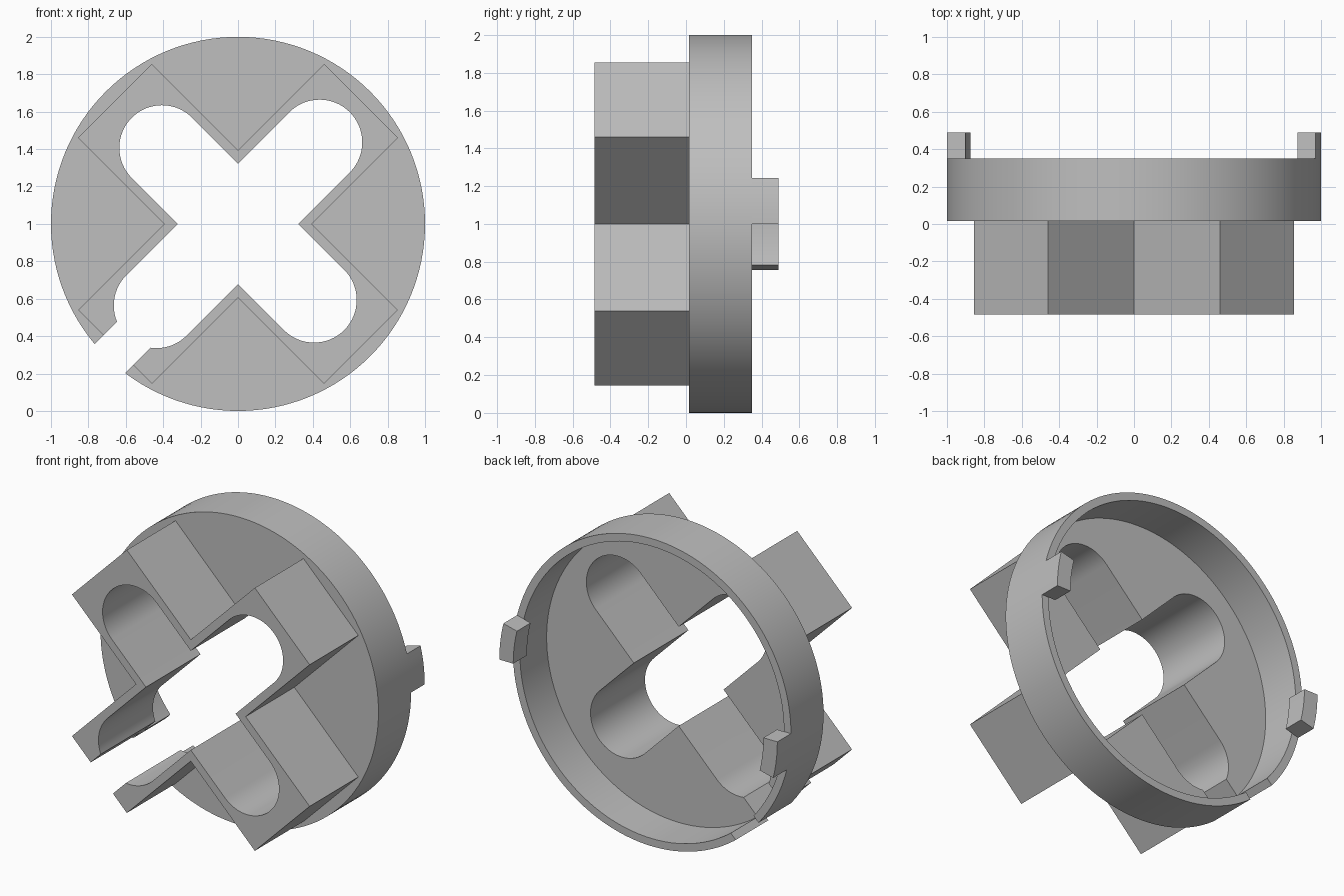
import bpy, bmesh
from math import radians, sin, cos, pi, sqrt

cube = bpy.data.objects.get("Cube")
if cube:
    bpy.data.objects.remove(cube, do_unlink=True)

grey = bpy.data.materials.new("plain grey")
grey.use_nodes = True
GREY = (0.52, 0.52, 0.52, 1)
grey.diffuse_color = GREY
grey.node_tree.nodes["Principled BSDF"].inputs["Base Color"].default_value = GREY

SEGMENTS = 128
CENTRE_Z = 1.0
FRONT, SEAT, FLOOR, RIM, TAB_END = -0.485, 0.015, 0.075, 0.35, 0.49


def prism(name, outline, y0, y1):
    """Extrude an (x, z) outline around the axis from y0 to y1."""
    bm = bmesh.new()
    face = bm.faces.new([bm.verts.new((x, y0, z + CENTRE_Z)) for x, z in outline])
    new = bmesh.ops.extrude_face_region(bm, geom=[face])["geom"]
    moved = [v for v in new if isinstance(v, bmesh.types.BMVert)]
    bmesh.ops.translate(bm, verts=moved, vec=(0, y1 - y0, 0))
    bmesh.ops.recalc_face_normals(bm, faces=bm.faces)
    mesh = bpy.data.meshes.new(name)
    bm.to_mesh(mesh)
    bm.free()
    mesh.materials.append(grey)
    obj = bpy.data.objects.new(name, mesh)
    bpy.context.collection.objects.link(obj)
    return obj


def activate(obj):
    bpy.ops.object.select_all(action="DESELECT")
    obj.select_set(True)
    bpy.context.view_layer.objects.active = obj


def combine(target, tool, operation):
    """Apply a boolean and discard the tool."""
    activate(target)
    mod = target.modifiers.new("boolean", "BOOLEAN")
    mod.operation, mod.solver, mod.object = operation, "EXACT", tool
    bpy.ops.object.modifier_apply(modifier=mod.name)
    bpy.data.objects.remove(tool, do_unlink=True)


def arc(radius, start, end, steps, centre=(0, 0)):
    angles = [start + (end - start) * i / steps for i in range(steps + 1)]
    return [(centre[0] + radius * cos(a), centre[1] + radius * sin(a)) for a in angles]


def diagonal(angle, along, across):
    """Point measured along and across a direction."""
    return (along * cos(angle) - across * sin(angle),
            along * sin(angle) + across * cos(angle))


ARMS = [radians(45 + 90 * k) for k in range(4)]

# Round cup, open at the back
body = prism("cap_body", arc(1, 0, 2 * pi, SEGMENTS)[:-1], SEAT, RIM)
combine(body, prism("cavity", arc(0.95, 0, 2 * pi, SEGMENTS)[:-1], FLOOR, RIM + 0.1),
        "DIFFERENCE")

# Square-ended cross sleeve on the front
half, reach = 0.279, 0.93
cross = []
for a in ARMS:
    cross += [diagonal(a, reach, -half), diagonal(a, reach, half), diagonal(a, half, half)]
combine(body, prism("cross_sleeve", cross, FRONT, (SEAT + FLOOR) / 2), "UNION")

# Cross-shaped opening with round ends, one diagonal pair slightly longer
slot = 0.228
opening = []
for k, a in enumerate(ARMS):
    end = diagonal(a, 0.617 if k % 2 == 0 else 0.575, 0)
    opening += arc(slot, a - pi / 2, a + pi / 2, 32, end)
    opening.append(diagonal(a, slot, slot))
combine(body, prism("opening", opening, FRONT - 0.1, RIM + 0.1), "DIFFERENCE")

# Gap through the lower right wall
gap = [diagonal(ARMS[2], t, s) for t, s in
       ((0.5, -0.088), (1.2, -0.088), (1.2, 0.138), (0.5, 0.138))]
combine(body, prism("gap", gap, FRONT - 0.1, RIM + 0.1), "DIFFERENCE")

# Two curved locking tabs on the rim
parts = [body]
sweep = 5 * 2 * pi / SEGMENTS
for name, start in (("left_tab", 0), ("right_tab", pi)):
    outline = arc(1, start, start + sweep, 5) + arc(0.9, start + sweep, start, 5)
    parts.append(prism(name, outline, RIM, TAB_END))

for part in parts:
    activate(part)
    bpy.ops.object.shade_smooth_by_angle(angle=radians(30))
